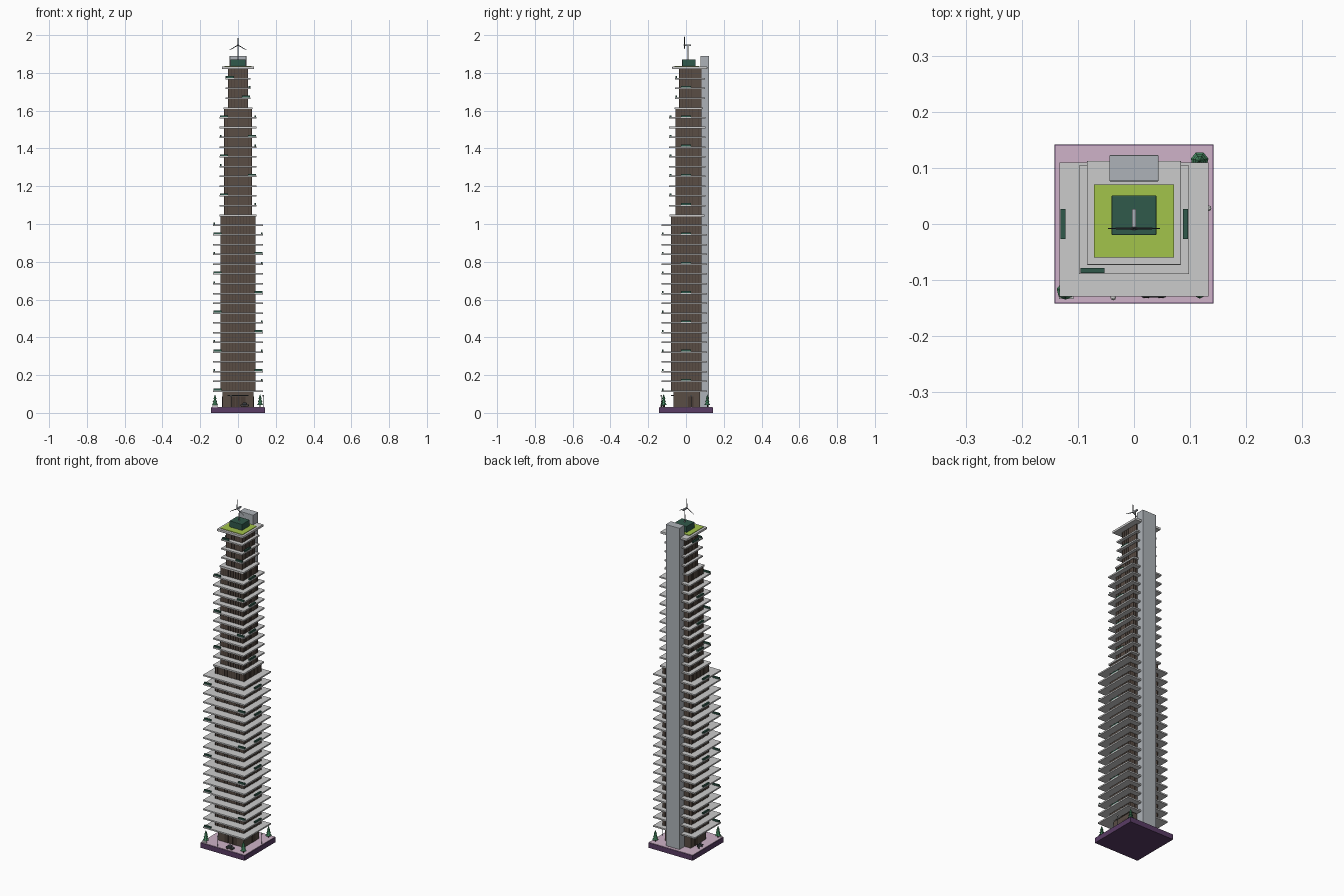
import bpy, math
from mathutils import Vector

if "Cube" in bpy.data.objects:
    bpy.data.objects.remove(bpy.data.objects["Cube"])


def mat(name, r, g, b):
    m = bpy.data.materials.new(name)
    m.diffuse_color = (r, g, b, 1)
    m.use_nodes = True
    m.node_tree.nodes["Principled BSDF"].inputs["Base Color"].default_value = m.diffuse_color
    return m


BROWN = mat("brown_wall", 0.10, 0.075, 0.06)
MULLION = mat("mullion_brown", 0.065, 0.045, 0.035)
PURPLE = mat("purple_stone", 0.10, 0.045, 0.13)
PINK = mat("plaza_pink", 0.62, 0.45, 0.58)
STEEL = mat("shaft_grey", 0.42, 0.45, 0.48)
DARKGREEN = mat("dark_green", 0.03, 0.10, 0.07)
LAWN = mat("lawn_green", 0.36, 0.55, 0.07)
LEAF = mat("leaf_green", 0.06, 0.25, 0.12)
DARK = mat("dark_metal", 0.06, 0.07, 0.08)


def box(name, x0, x1, y0, y1, z0, z1, m=None, bevel=0):
    bpy.ops.mesh.primitive_cube_add(size=1, location=((x0 + x1) / 2, (y0 + y1) / 2, (z0 + z1) / 2))
    o = bpy.context.object
    o.name = name
    o.scale = (x1 - x0, y1 - y0, z1 - z0)
    bpy.ops.object.transform_apply(location=False, rotation=False, scale=True)
    if m:
        o.data.materials.append(m)
    if bevel:
        b = o.modifiers.new("bevel", 'BEVEL')
        b.width = bevel
        b.segments = 2
    return o


def rod(name, a, b, r0, r1, m=None, n=8):
    a, b = Vector(a), Vector(b)
    bpy.ops.mesh.primitive_cone_add(vertices=n, radius1=r0, radius2=r1, depth=(b - a).length,
                                    location=(a + b) / 2)
    o = bpy.context.object
    o.name = name
    o.rotation_euler = (b - a).to_track_quat('Z', 'Y').to_euler()
    if m:
        o.data.materials.append(m)
    return o


# Plaza base
box("base_plinth", -.142, .142, -.142, .142, 0, .029, PURPLE)
box("plaza_paving", -.14, .14, -.14, .14, .029, .031, PINK)

# Lobby with doors and canopy
box("lobby", -.083, .083, -.065, .075, .03, .115, BROWN)
box("entrance_canopy", -.055, .055, -.08, -.065, .09, .094, DARK)
for x in (-.028, 0, .028):
    box("entrance_door", x - .012, x + .012, -.0665, -.065, .031, .088, MULLION)
for s in (-1, 1):
    box("side_door", *sorted((s * .083, s * .0845)), .01, .04, .031, .088, MULLION)

# Tiers: z range, half width, front y, slab half width, slab front y, slab back y, first and last floor
F0, STEP = .115, .0517
TIERS = [
    (.111, 1.046, .092, -.077, .133, -.129, .110, 0, 18),
    (1.046, 1.614, .071, -.055, .098, -.089, .104, 19, 29),
    (1.614, 1.825, .050, -.034, .067, -.058, .100, 30, 33),
]
BACK = .08
for z0, z1, w, yf, sw, sf, sb, n0, n1 in TIERS:
    box("tier_wall", -w, w, yf, BACK, z0, z1, BROWN)
    # facade mullions
    k = round(2 * w / .0155)
    for i in range(k + 1):
        x = -w + 2 * w * i / k
        box("front_mullion", x - .001, x + .001, yf - .0018, yf, z0, z1, MULLION)
        if abs(x) > .048:
            box("back_mullion", x - .001, x + .001, BACK, BACK + .0018, z0, z1, MULLION)
    k = round((BACK - yf) / .0155)
    for i in range(k + 1):
        y = yf + (BACK - yf) * i / k
        for s in (-1, 1):
            box("side_mullion", *sorted((s * w, s * (w + .0018))), y - .001, y + .001, z0, z1, MULLION)
    # balcony slabs and their planters
    for n in range(n0, n1):
        z = F0 + STEP * n
        box("balcony_slab", -sw, sw, sf, sb, z - .004, z + .004)
        t = z + .004
        for s, r in ((1, 1), (-1, 2)):
            if n % 3 == r:
                box("side_planter", *sorted((s * (sw - .011), s * (sw - .002))), -.027, .027, t, t + .009, DARKGREEN)
        if n % 4 in (0, 2):
            s = -1 if n % 4 == 0 else 1
            box("front_planter", *sorted((s * (sw - .045), s * (sw - .003))), sf + .002, sf + .011, t, t + .009, DARKGREEN)

# Setback roofs
box("lower_setback_roof", -.098, .098, -.088, .098, 1.041, 1.05)
box("upper_setback_roof", -.076, .076, -.06, .09, 1.609, 1.618)
box("crown_roof", -.084, .084, -.073, .1125, 1.821, 1.834, None, .002)
box("roof_lawn", -.071, .071, -.06, .07, 1.833, 1.837, LAWN)

# Lift shaft behind the tower
box("lift_shaft", -.044, .044, .076, .123, .03, 1.89, STEEL, .002)

# Rooftop plant room and wind turbine
box("roof_plant_room", -.04, .04, -.02, .051, 1.836, 1.872, DARKGREEN, .002)
rod("turbine_mast", (0, .011, 1.87), (0, .011, 1.946), .003, .002, STEEL)
box("turbine_nacelle", -.004, .004, -.006, .027, 1.942, 1.951, STEEL, .001)
rod("turbine_hub", (0, -.005, 1.947), (0, -.012, 1.947), .004, .002, STEEL)
for i in range(3):
    a = math.radians(90 + 120 * i)
    rod("turbine_blade", (0, -.008, 1.947),
        (.053 * math.cos(a), -.008, 1.947 + .053 * math.sin(a)), .0028, .001, DARK, 6)

# Plaza trees
for x, y in ((-.122, -.119), (.117, -.117), (.117, .113)):
    rod("tree_trunk", (x, y, .03), (x, y, .05), .003, .003, MULLION, 6)
    for r, z, h in ((.016, .043, .026), (.0125, .058, .024), (.009, .073, .026)):
        rod("tree_foliage", (x, y, z), (x, y, z + h), r, 0, LEAF, 7)

# Lamp posts
for x, y in ((-.037, -.131), (.133, .028)):
    rod("lamp_post", (x, y, .03), (x, y, .088), .0015, .0015, DARK, 6)
    bpy.ops.mesh.primitive_uv_sphere_add(segments=8, ring_count=6, radius=.005, location=(x, y, .09))
    bpy.context.object.name = "lamp_globe"

# Parked car
box("car_body", .013, .057, -.131, -.111, .035, .045, DARK, .002)
box("car_cabin", .023, .047, -.129, -.113, .044, .054, DARK, .003)
for x in (.022, .048):
    for y in (-.131, -.115):
        rod("car_wheel", (x, y - .001, .036), (x, y + .004, .036), .005, .005, MULLION, 10)

# Side bench
box("bench_seat", -.125, -.113, .02, .06, .041, .044, DARK)
box("bench_back", -.114, -.112, .02, .06, .044, .054, DARK)
for y in (.025, .053):
    box("bench_leg", -.124, -.114, y, y + .002, .031, .041, DARK)
box("corner_bench", -.134, -.108, -.134, -.129, .031, .041)
